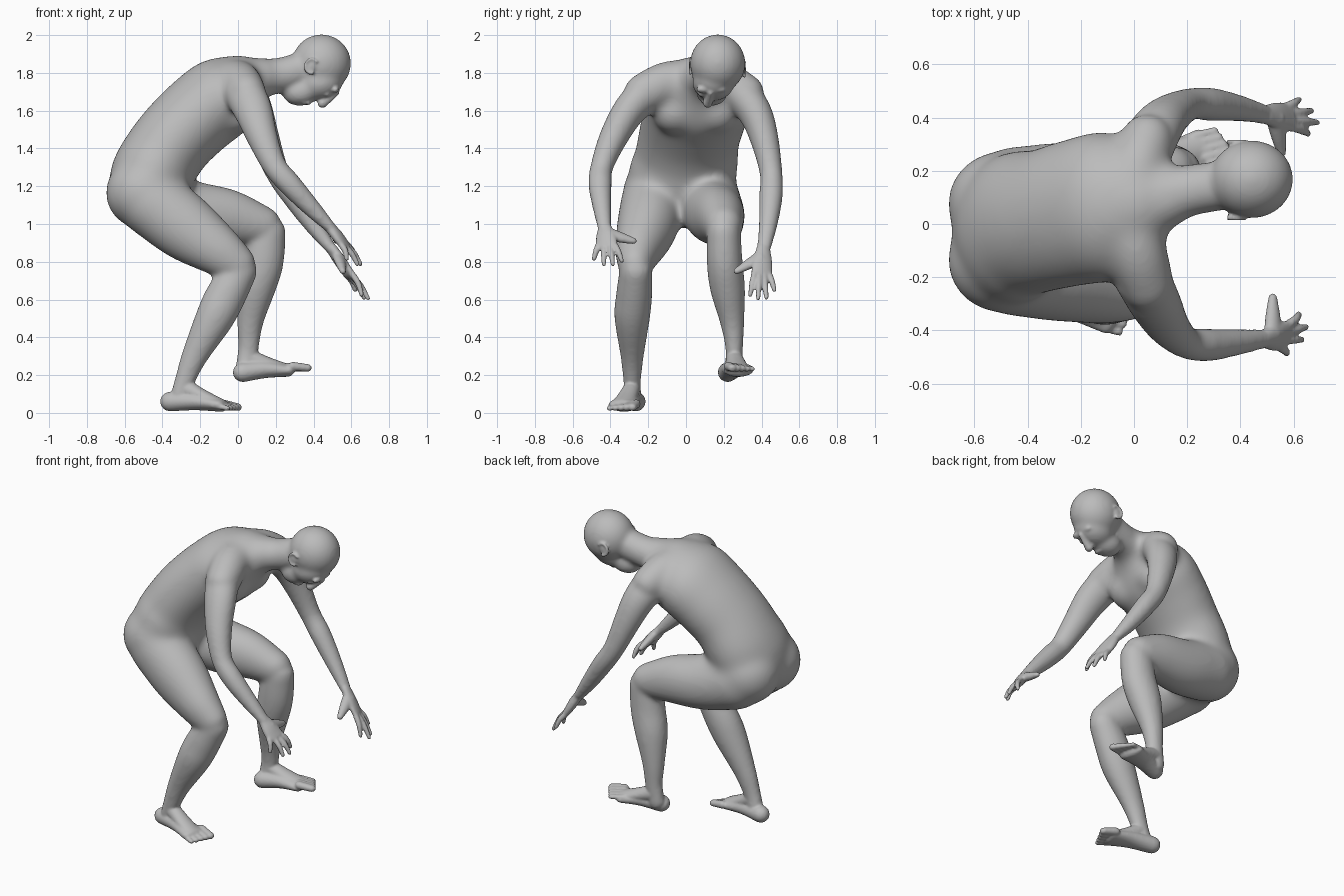
import bpy, bmesh, math
from mathutils import Vector, Matrix

cube = bpy.data.objects.get("Cube")
if cube:
    bpy.data.objects.remove(cube)

SIDE = Vector((0, 1, 0))
SEGMENTS = 24


def spline(rings, steps=6):
    """Smooth the listed rings with a Catmull-Rom curve."""
    rows = [Vector(r) for r in rings]
    rows = [rows[0] * 2 - rows[1]] + rows + [rows[-1] * 2 - rows[-2]]
    result = []
    for p, q, r, s in zip(rows, rows[1:], rows[2:], rows[3:]):
        for k in range(steps):
            t = k / steps
            result.append((q * 2 + (r - p) * t + (p * 2 - q * 5 + r * 4 - s) * t ** 2
                           + (q * 3 - p - r * 3 + s) * t ** 3) / 2)
    return result + [rows[-2]]


def tube(bm, rings, side=SIDE):
    """Closed oval tube with round ends; a ring is x, y, z, half width, half depth."""
    rows = spline(rings)
    centres = [Vector(r[:3]) for r in rows]
    last = len(rows) - 1
    stations = []
    for i, row in enumerate(rows):
        tangent = (centres[min(i + 1, last)] - centres[max(i - 1, 0)]).normalized()
        stations.append((centres[i], tangent, row[3], row[4]))

    def cap(station, sign):
        c, t, a, b = station
        reach = min(a, b)
        angles = [math.radians(d) for d in (25, 50, 70, 84)]
        return [(c + t * sign * reach * math.sin(g), t, a * math.cos(g), b * math.cos(g))
                for g in angles]

    stations = cap(stations[0], -1)[::-1] + stations + cap(stations[-1], 1)
    loops = []
    for c, t, a, b in stations:
        u = (side - t * side.dot(t)).normalized()
        v = t.cross(u)
        turn = [math.tau * k / SEGMENTS for k in range(SEGMENTS)]
        loops.append([bm.verts.new(c + u * a * math.cos(g) + v * b * math.sin(g)) for g in turn])
    faces = [bm.faces.new(loops[0]), bm.faces.new(loops[-1])]
    for low, high in zip(loops, loops[1:]):
        for k in range(SEGMENTS):
            n = (k + 1) % SEGMENTS
            faces.append(bm.faces.new((low[k], low[n], high[n], high[k])))
    bmesh.ops.recalc_face_normals(bm, faces=faces)


def ball(bm, centre, radii, tilt=0):
    """Ellipsoid, tilted about the y axis in degrees."""
    matrix = (Matrix.Translation(centre) @ Matrix.Rotation(math.radians(tilt), 4, 'Y')
              @ Matrix.Diagonal((*radii, 1)))
    bmesh.ops.create_uvsphere(bm, u_segments=32, v_segments=20, radius=1, matrix=matrix)


def fuse(bm, name, voxel, rounds):
    """Melt the overlapping shapes into one smooth skin."""
    mesh = bpy.data.meshes.new(name)
    bm.to_mesh(mesh)
    bm.free()
    ob = bpy.data.objects.new(name, mesh)
    bpy.context.scene.collection.objects.link(ob)
    remesh = ob.modifiers.new("Skin", 'REMESH')
    remesh.mode = 'VOXEL'
    remesh.voxel_size = voxel
    soften = ob.modifiers.new("Soften", 'SMOOTH')
    soften.factor = 0.5
    soften.iterations = rounds
    graph = bpy.context.evaluated_depsgraph_get()
    baked = bpy.data.meshes.new_from_object(ob.evaluated_get(graph))
    ob.modifiers.clear()
    ob.data = baked
    bpy.data.meshes.remove(mesh)
    return ob


def reopen(ob):
    """Take a fused skin back as the base of the next stage."""
    bm = bmesh.new()
    mesh = ob.data
    bm.from_mesh(mesh)
    bpy.data.objects.remove(ob)
    bpy.data.meshes.remove(mesh)
    return bm


def hand(bm, wrist, index, little, tips, thumb):
    """Flat palm, four fingers and a thumb."""
    wrist, index, little, thumb = map(Vector, (wrist, index, little, thumb))
    across = (index - little).normalized()
    knuckle = (index + little) / 2
    middle = wrist.lerp(knuckle, 0.5)
    tube(bm, [(*wrist, .037, .028), (*middle, .054, .028), (*knuckle, .06, .021)], across)
    for k, tip in enumerate(tips):
        base = index.lerp(little, k / 3)
        tip = Vector(tip)
        bend = base.lerp(tip, 0.5) + Vector((.006, 0, .006))
        tube(bm, [(*base, .017, .017), (*bend, .016, .016), (*tip, .012, .012)], across)
    root = wrist.lerp(index, 0.35)
    tube(bm, [(*root, .04, .028), (*root.lerp(thumb, 0.5), .031, .024), (*thumb, .018, .016)],
         Vector((1, 0, -1)))


def foot(bm, ankle, heel, ball_of_foot, big, small):
    """Sole, instep and five toes side by side."""
    ankle, heel, front, big, small = map(Vector, (ankle, heel, ball_of_foot, big, small))
    arch = heel.lerp(front, 0.5) + Vector((0, 0, .01))
    back = (heel - front).normalized() * .085 + Vector((0, 0, .012))
    tube(bm, [(*heel, .052, .052), (*arch, .062, .046), (*front, .08, .034)])
    tube(bm, [(*ankle, .044, .05), (*ankle.lerp(front, 0.5), .052, .038), (*front, .062, .034)])
    for k in range(5):
        tip = big.lerp(small, k / 4)
        size = .024 - .002 * k
        tube(bm, [(*(tip + back), size, size), (*tip, size, size * 0.85)])


trunk = bmesh.new()

# Torso from pelvis to the base of the neck
tube(trunk, [(-.475, -.03, 1.2, .28, .215), (-.455, -.02, 1.255, .285, .222), (-.42, 0, 1.33, .278, .218),
             (-.335, .015, 1.45, .27, .216), (-.212, .045, 1.572, .278, .22),
             (-.08, .07, 1.675, .28, .218), (.03, .085, 1.742, .2, .165), (.12, .1, 1.775, .12, .11)])
# Buttocks, chest muscles and shoulder girdle
for y in (-.135, .075):
    ball(trunk, (-.495, y, 1.165), (.207, .2, .195))
for y in (-.06, .16):
    ball(trunk, (0, y, 1.575), (.09, .115, .11), 45)
for y, z, spread in ((-.23, 1.69, -.1), (.315, 1.69, .2)):
    tube(trunk, [(-.03, .06, 1.755, .115, .12), (.01, spread, 1.745, .115, .118), (.05, y, z, .105, .108)],
         Vector((1, 0, 0)))
# Thighs
right_thigh = [(-.46, -.17, 1.12, .175, .185), (-.27, -.21, .975, .16, .177),
               (-.1, -.255, .855, .124, .137), (0, -.27, .78, .094, .108)]
left_thigh = [(-.46, .12, 1.12, .17, .185), (-.25, .15, 1.06, .16, .172),
              (-.05, .18, 1.035, .134, .152), (.13, .2, .99, .104, .11)]
for thigh in (right_thigh, left_thigh):
    tube(trunk, thigh)
# Neck
tube(trunk, [(.06, .1, 1.77, .12, .11), (.2, .125, 1.782, .1, .097), (.36, .15, 1.825, .097, .095)])

core = reopen(fuse(trunk, "trunk", .015, 26))

# Right arm
tube(core, [(.03, -.2, 1.7, .1, .11), (.08, -.3, 1.6, .088, .102), (.13, -.385, 1.455, .076, .082),
            (.195, -.445, 1.305, .061, .064), (.275, -.455, 1.21, .063, .062),
            (.385, -.445, 1.09, .051, .05), (.5, -.43, .97, .038, .03)])
# Left arm
tube(core, [(.04, .28, 1.7, .1, .11), (.09, .365, 1.59, .09, .098), (.14, .415, 1.45, .076, .082),
            (.21, .45, 1.27, .061, .064), (.29, .45, 1.15, .063, .062),
            (.395, .435, 1, .051, .05), (.5, .41, .86, .038, .03)])
# Right shin and left shin
tube(core, [(.01, -.265, .755, .087, .094), (-.065, -.275, .62, .096, .107), (-.125, -.285, .5, .094, .102),
            (-.23, -.285, .3, .062, .07), (-.285, -.285, .16, .047, .054), (-.31, -.28, .08, .047, .053)])
tube(core, [(.15, .2, .96, .09, .104), (.132, .205, .8, .095, .11), (.097, .22, .66, .093, .102),
            (.065, .245, .48, .065, .07), (.055, .255, .34, .047, .056), (.04, .25, .23, .047, .057)])
# Skull, face and jaw
ball(core, (.442, .168, 1.85), (.157, .147, .154))
ball(core, (.435, .145, 1.75), (.125, .112, .097), -14)
ball(core, (.335, .137, 1.7), (.1, .084, .075), -8)

skin = reopen(fuse(core, "core", .013, 11))

# Nose, lips, brows and eyelids
tube(skin, [(.52, .13, 1.7, .016, .02), (.48, .122, 1.668, .018, .024), (.447, .115, 1.64, .026, .026)])
for x in (.35, .372):
    ball(skin, (x, .118, 1.643), (.014, .036, .014))
for offset in (-.042, .042):
    ball(skin, (.515, .134 + offset, 1.712), (.022, .038, .018), -30)
    ball(skin, (.47, .13 + offset, 1.687), (.018, .024, .014))

# Ears: a flat shell with a raised rim
for y, z, outward in ((.03, 1.835, -.008), (.302, 1.82, .008)):
    ball(skin, (.385, y, z), (.03, .012, .042), 30)
    rim = []
    for k in range(9):
        g = math.radians(-100 + 30 * k)
        rim.append((.39 - .034 * math.cos(g), y + outward, z + .038 * math.sin(g), .008, .008))
    tube(skin, rim)

# Hands
hand(skin, (.49, -.43, .98), (.585, -.375, .885), (.55, -.465, .885),
     [(.62, -.34, .805), (.648, -.387, .787), (.632, -.435, .787), (.575, -.487, .815)], (.522, -.277, .91))
hand(skin, (.495, .41, .87), (.605, .362, .735), (.57, .44, .735),
     [(.655, .34, .625), (.688, .382, .607), (.667, .425, .61), (.62, .468, .65)], (.555, .267, .75))

# Feet
foot(skin, (-.28, -.285, .13), (-.36, -.265, .06), (-.09, -.335, .04),
     (0, -.285, .03), (-.055, -.405, .024))
foot(skin, (.055, .255, .29), (.025, .22, .215), (.26, .28, .225),
     (.37, .245, .238), (.305, .35, .232))

body = fuse(skin, "body", .0075, 3)
for polygon in body.data.polygons:
    polygon.use_smooth = True

# One plain grey for the whole figure
grey = bpy.data.materials.new("plain grey")
grey.use_nodes = True
colour = (.5, .5, .5, 1)
grey.diffuse_color = colour
grey.node_tree.nodes["Principled BSDF"].inputs["Base Color"].default_value = colour
body.data.materials.clear()
body.data.materials.append(grey)
